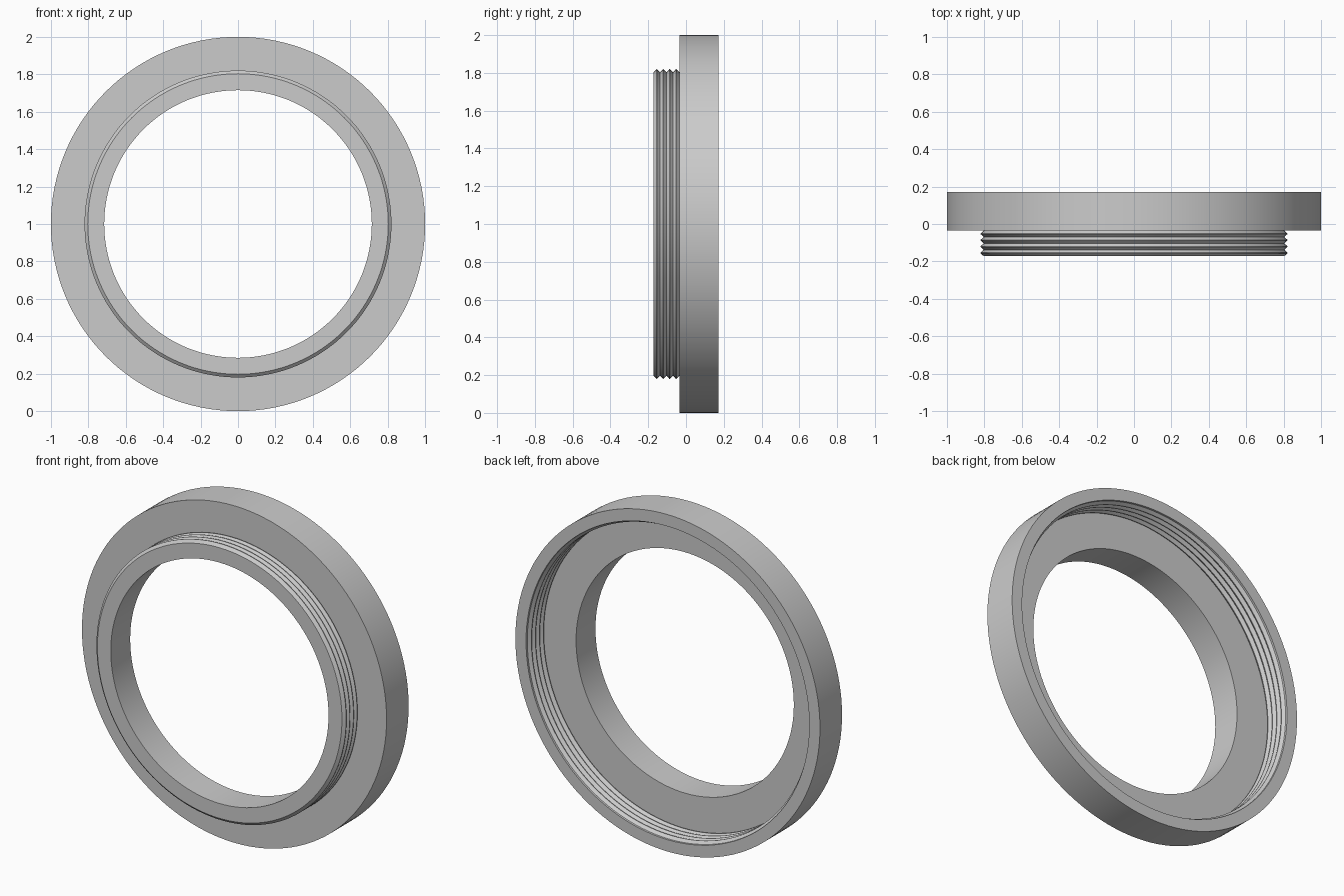
import bpy, bmesh, math

if "Cube" in bpy.data.objects:
    bpy.data.objects.remove(bpy.data.objects["Cube"])

SEGMENTS = 128


def thread(y0, y1, root, crest, count):
    """Zigzag (radius, y) points for a ridged thread from y0 to y1."""
    pitch = (y1 - y0) / count
    pts = []
    for i in range(count):
        y = y0 + i * pitch
        pts += [(root, y), (crest, y + pitch * 0.45), (crest, y + pitch * 0.55)]
    return pts + [(root, y1)]


def lathe(name, profile, centre_z):
    """Revolve a closed (radius, y) profile around the y axis."""
    bm = bmesh.new()
    rings = []
    for s in range(SEGMENTS):
        a = 2 * math.pi * s / SEGMENTS
        rings.append([bm.verts.new((r * math.cos(a), y, r * math.sin(a)))
                      for r, y in profile])
    n = len(profile)
    for s in range(SEGMENTS):
        a, b = rings[s], rings[(s + 1) % SEGMENTS]
        for i in range(n):
            j = (i + 1) % n
            bm.faces.new((a[i], a[j], b[j], b[i]))
    bmesh.ops.recalc_face_normals(bm, faces=bm.faces)
    mesh = bpy.data.meshes.new(name)
    bm.to_mesh(mesh)
    bm.free()
    obj = bpy.data.objects.new(name, mesh)
    obj.location.z = centre_z
    bpy.context.collection.objects.link(obj)
    bpy.context.view_layer.objects.active = obj
    obj.select_set(True)
    bpy.ops.object.shade_smooth_by_angle(angle=math.radians(25))
    return obj


# Cross-section: bore, outer front thread, flange, recessed inner thread
FRONT, SHOULDER, FLOOR, BACK = -0.172, -0.035, 0.01, 0.172
profile = [(0.715, FRONT)]
profile += thread(FRONT, SHOULDER, 0.803, 0.82, 4)
profile += [(1.0, SHOULDER), (1.0, BACK), (0.93, BACK)]
profile += thread(BACK - 0.012, FLOOR, 0.93, 0.915, 4)
profile += [(0.715, FLOOR)]

lathe("threaded_adapter_ring", profile, 1.0)
